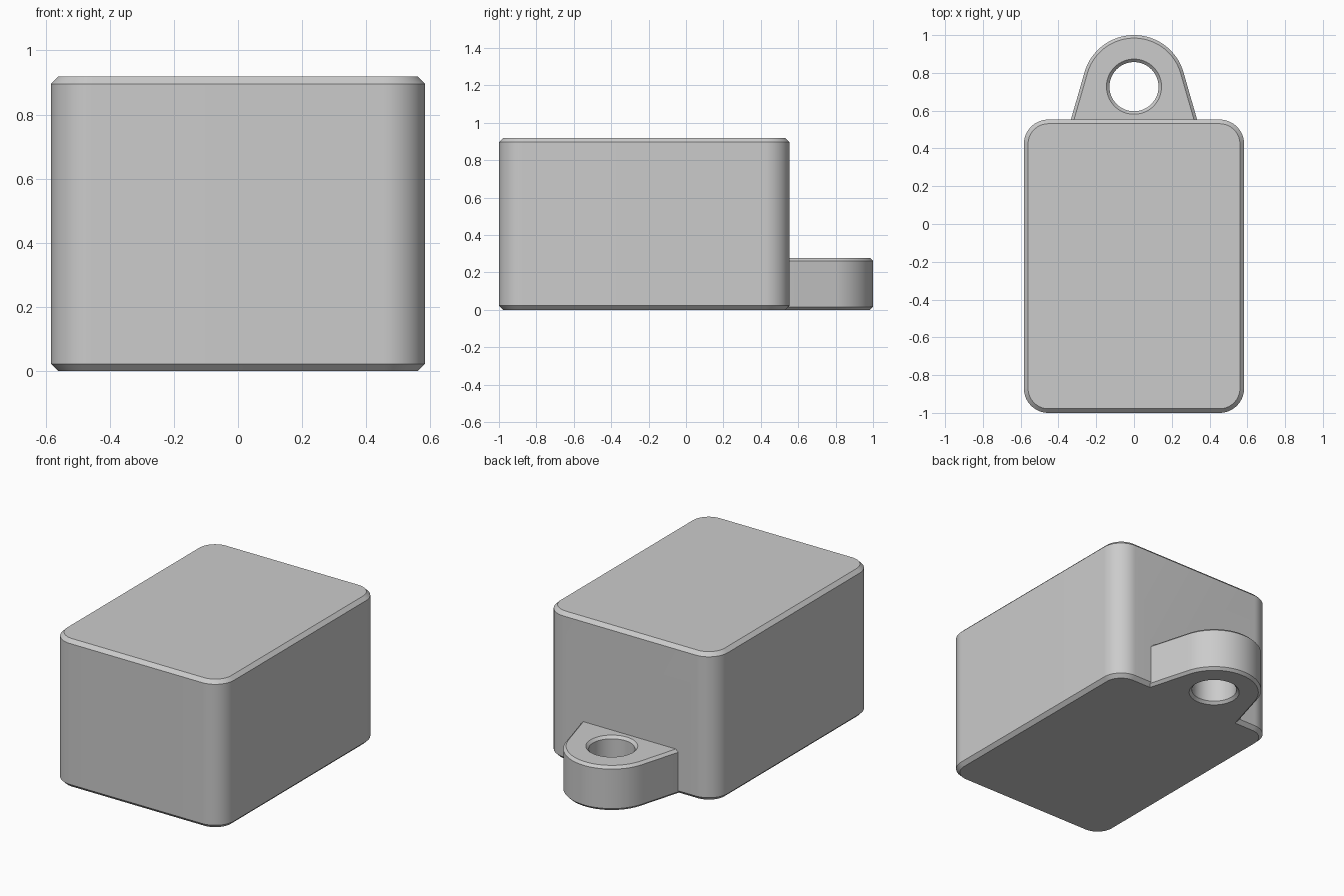
import bpy, bmesh
from math import cos, sin, radians, pi

if "Cube" in bpy.data.objects:
    bpy.data.objects.remove(bpy.data.objects["Cube"])

grey = bpy.data.materials.new("light grey")
grey.use_nodes = True
grey.diffuse_color = (0.6, 0.6, 0.6, 1)
grey.node_tree.nodes["Principled BSDF"].inputs["Base Color"].default_value = (0.6, 0.6, 0.6, 1)

HALF_WIDTH, FRONT, BACK, HEIGHT = 0.583, -1.0, 0.553, 0.918
CORNER, BODY_CHAMFER = 0.13, 0.022
EYE_Y, TAB_RADIUS, TAB_HEIGHT, TAB_CHAMFER = 0.727, 0.273, 0.277, 0.016
HOLE_RADIUS = 0.13
SLOPE = radians(16)     # lean of the tab's straight sides


def body_outline(inset):
    """Rounded rectangle, moved inward by inset."""
    points = []
    corners = ((1, BACK - CORNER), (-1, BACK - CORNER), (-1, FRONT + CORNER), (1, FRONT + CORNER))
    for quarter, (side, y) in enumerate(corners):
        for i in range(17):
            a = (quarter + i / 16) * pi / 2
            r = CORNER - inset
            points.append((side * (HALF_WIDTH - CORNER) + r * cos(a), y + r * sin(a)))
    return points


def tab_outline(inset):
    """Round end with tangent sides that run into the body."""
    r = TAB_RADIUS - inset
    root_y = 0.4
    root_x = (r + (EYE_Y - root_y) * sin(SLOPE)) / cos(SLOPE)
    sweep = pi - 2 * SLOPE
    arc = [SLOPE + sweep * i / 40 for i in range(41)]
    return ([(root_x, root_y)] + [(r * cos(a), EYE_Y + r * sin(a)) for a in arc]
            + [(-root_x, root_y)])


def hole_outline(inset):
    r = HOLE_RADIUS - inset
    return [(r * cos(a), EYE_Y + r * sin(a)) for a in (2 * pi * i / 64 for i in range(64))]


def loft(name, outline, levels):
    """Stack the outline at (height, inset) levels and close both ends."""
    bm = bmesh.new()
    rings = [[bm.verts.new((x, y, z)) for x, y in outline(inset)] for z, inset in levels]
    for low, high in zip(rings, rings[1:]):
        for i in range(len(low)):
            j = (i + 1) % len(low)
            bm.faces.new((low[i], low[j], high[j], high[i]))
    bm.faces.new(rings[0][::-1])
    bm.faces.new(rings[-1])
    mesh = bpy.data.meshes.new(name)
    bm.to_mesh(mesh)
    bm.free()
    mesh.materials.append(grey)
    obj = bpy.data.objects.new(name, mesh)
    bpy.context.collection.objects.link(obj)
    return obj


def chamfered(height, c):
    return [(0, c), (c, 0), (height - c, 0), (height, c)]


def combine(target, other, operation):
    """Apply a boolean and discard the second shape."""
    mod = target.modifiers.new(operation.lower(), "BOOLEAN")
    mod.operation, mod.object, mod.solver = operation, other, "EXACT"
    bpy.ops.object.select_all(action="DESELECT")
    target.select_set(True)
    bpy.context.view_layer.objects.active = target
    bpy.ops.object.modifier_apply(modifier=mod.name)
    bpy.data.objects.remove(other)


# Body, and the tab with its hole flared at both ends
body = loft("box_with_tab", body_outline, chamfered(HEIGHT, BODY_CHAMFER))
tab = loft("tab", tab_outline, chamfered(TAB_HEIGHT, TAB_CHAMFER))
c, over = TAB_CHAMFER, 0.02
hole = loft("hole_cutter", hole_outline,
            [(-over, -c - over), (c, 0), (TAB_HEIGHT - c, 0), (TAB_HEIGHT + over, -c - over)])
hole.hide_render = True
combine(tab, hole, "DIFFERENCE")

# Join the tab to the body as one solid
combine(body, tab, "UNION")
bpy.ops.object.shade_smooth_by_angle(angle=radians(30))
